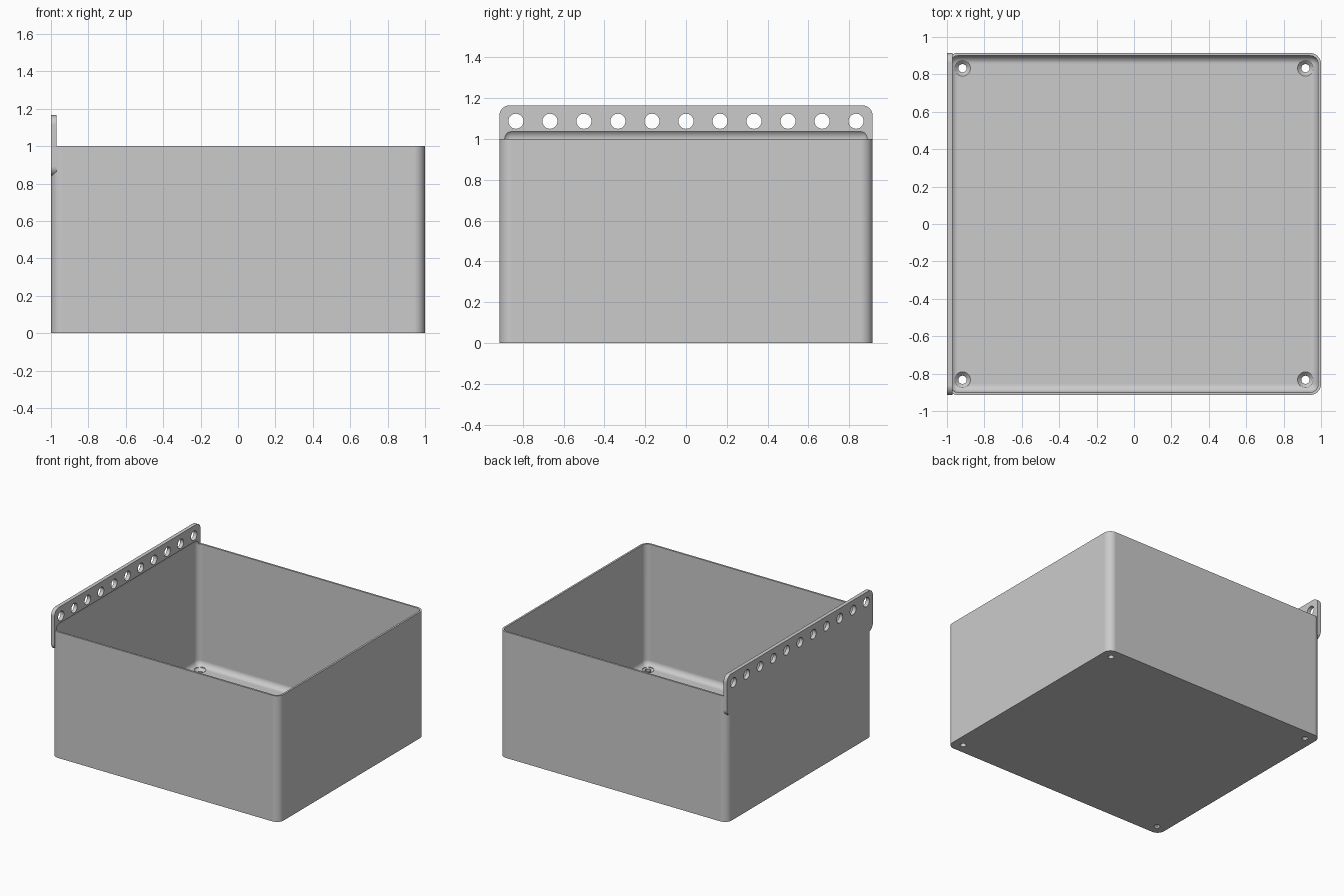
import bpy, bmesh
from math import pi
from mathutils import Matrix, Vector

if "Cube" in bpy.data.objects:
    bpy.data.objects.remove(bpy.data.objects["Cube"], do_unlink=True)

HALF_Y = 0.915
WALL = 0.015
FLOOR = 0.035
PLATE = 0.03

grey = bpy.data.materials.new("grey plastic")
grey.use_nodes = True
colour = (0.6, 0.6, 0.6, 1)
grey.diffuse_color = colour
grey.node_tree.nodes["Principled BSDF"].inputs["Base Color"].default_value = colour


def make_object(name, bm):
    mesh = bpy.data.meshes.new(name)
    bm.to_mesh(mesh)
    bm.free()
    mesh.materials.append(grey)
    obj = bpy.data.objects.new(name, mesh)
    bpy.context.collection.objects.link(obj)
    return obj


def rounded_box(name, low, high, radius, axis=None):
    """Box with all edges rounded, or only the edges along one axis."""
    low, high = Vector(low), Vector(high)
    bm = bmesh.new()
    bmesh.ops.create_cube(bm, size=1)
    for v in bm.verts:
        v.co = (low + high) / 2 + v.co * (high - low)
    edges = [e for e in bm.edges if axis is None
             or abs((e.verts[0].co - e.verts[1].co).normalized()[axis]) > 0.9]
    bmesh.ops.bevel(bm, geom=edges, offset=radius, segments=8,
                    profile=0.5, affect='EDGES')
    return make_object(name, bm)


def add_cone(bm, centre, r_low, r_high, depth, rotation=Matrix()):
    bmesh.ops.create_cone(bm, cap_ends=True, segments=40, radius1=r_low,
                          radius2=r_high, depth=depth,
                          matrix=Matrix.Translation(centre) @ rotation)


def combine(target, tool, operation):
    """Apply a boolean and discard the tool."""
    tool.hide_render = True
    mod = target.modifiers.new("boolean", 'BOOLEAN')
    mod.operation = operation
    mod.solver = 'EXACT'
    mod.object = tool
    bpy.context.view_layer.objects.active = target
    bpy.ops.object.modifier_apply(modifier=mod.name)
    bpy.data.objects.remove(tool, do_unlink=True)


# Outer body and the hanging plate along its right side
bin_body = rounded_box("storage_bin", (-1, -HALF_Y, 0), (1, HALF_Y, 1), 0.06, axis=2)
plate = rounded_box("hanging_plate", (-1, -HALF_Y, 0.84),
                    (PLATE - 1, HALF_Y, 1.165), 0.052, axis=0)
combine(bin_body, plate, 'UNION')

# Cavity with rounded edges, running slightly up into the plate
cavity = rounded_box("cavity_cutter", (WALL - 1, WALL - HALF_Y, FLOOR),
                     (1 - WALL, HALF_Y - WALL, 1.048), 0.045)
combine(bin_body, cavity, 'DIFFERENCE')

# Row of hanging holes through the plate
bm = bmesh.new()
for i in range(-5, 6):
    add_cone(bm, (-0.985, i / 6, 1.087), 0.037, 0.037, 0.2,
             Matrix.Rotation(pi / 2, 4, 'Y'))
combine(bin_body, make_object("plate_hole_cutter", bm), 'DIFFERENCE')

# Countersunk screw holes in the floor corners
for x in (-0.917, 0.917):
    for y in (-0.833, 0.833):
        for name, r_low, r_high, low, high in (
                ("screw_cutter", 0.022, 0.022, -0.1, 0.1),
                ("countersink_cutter", 0.022, 0.043, 0.014, FLOOR),
                ("head_cutter", 0.043, 0.043, FLOOR - 0.0005, 0.12)):
            bm = bmesh.new()
            add_cone(bm, (x, y, (low + high) / 2), r_low, r_high, high - low)
            combine(bin_body, make_object(name, bm), 'DIFFERENCE')

# Smooth the rounded corners while keeping flat walls flat
bpy.ops.object.select_all(action='DESELECT')
bin_body.select_set(True)
bpy.context.view_layer.objects.active = bin_body
bpy.ops.object.shade_smooth_by_angle(angle=pi / 6)
weighted = bin_body.modifiers.new("flat walls", 'WEIGHTED_NORMAL')
weighted.keep_sharp = True
